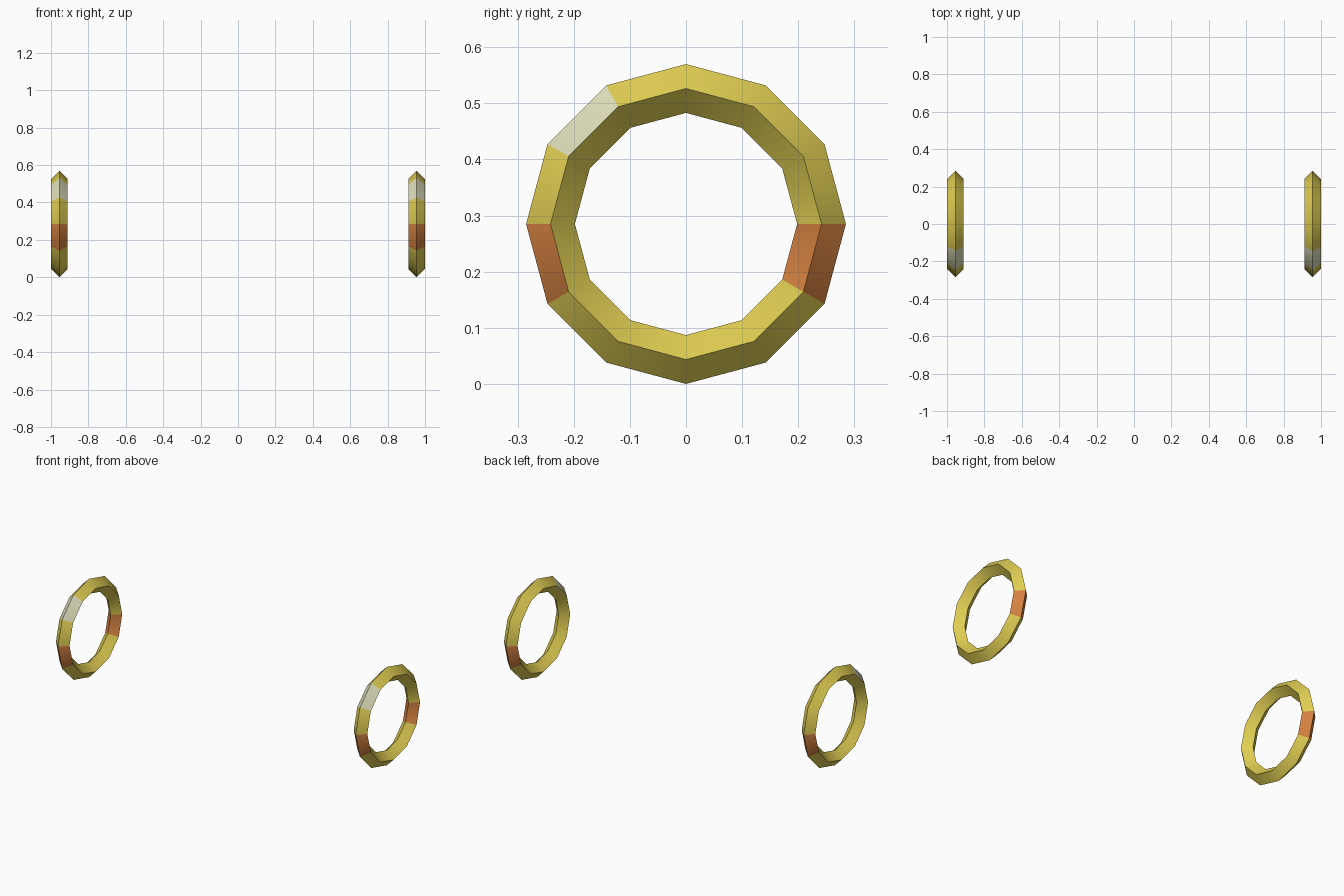
import bpy, bmesh, math

if "Cube" in bpy.data.objects:
    bpy.data.objects.remove(bpy.data.objects["Cube"])

SEG = 12          # segments around each ring
R, T = 0.2415, 0.0435   # ring radius, half thickness of the diamond section
X, Z = 0.955, 0.285


def material(name, rgb):
    m = bpy.data.materials.new(name)
    m.diffuse_color = (*rgb, 1)
    m.use_nodes = True
    m.node_tree.nodes["Principled BSDF"].inputs["Base Color"].default_value = m.diffuse_color
    return m


MATS = [material("yellow", (0.74, 0.61, 0.085)),
        material("orange", (0.66, 0.22, 0.052)),
        material("pale_cream", (0.74, 0.74, 0.50))]


def ring(name, x0):
    bm = bmesh.new()
    # diamond section: outer, +x, inner, -x
    section = [(0, T), (T, 0), (0, -T), (-T, 0)]
    loops = []
    for i in range(SEG):
        a = math.tau * i / SEG
        loops.append([bm.verts.new((x0 + dx, (R + dr) * math.cos(a), Z + (R + dr) * math.sin(a)))
                      for dx, dr in section])
    for i in range(SEG):
        p, q = loops[i], loops[(i + 1) % SEG]
        for j in range(4):
            k = (j + 1) % 4
            f = bm.faces.new((p[j], q[j], q[k], p[k]))
            outer = j in (0, 3)
            # painted segments: cream front top, orange front and back
            if i == 4 and outer:
                f.material_index = 2
            elif i == 11 or (i == 6 and outer):
                f.material_index = 1
    bmesh.ops.recalc_face_normals(bm, faces=bm.faces)
    me = bpy.data.meshes.new(name)
    bm.to_mesh(me)
    bm.free()
    for m in MATS:
        me.materials.append(m)
    ob = bpy.data.objects.new(name, me)
    bpy.context.collection.objects.link(ob)
    # smooth around the ring, sharp along the diamond edges
    bpy.ops.object.select_all(action='DESELECT')
    ob.select_set(True)
    bpy.context.view_layer.objects.active = ob
    bpy.ops.object.shade_smooth_by_angle(angle=math.radians(35))


ring("left_ring", -X)
ring("right_ring", X)
